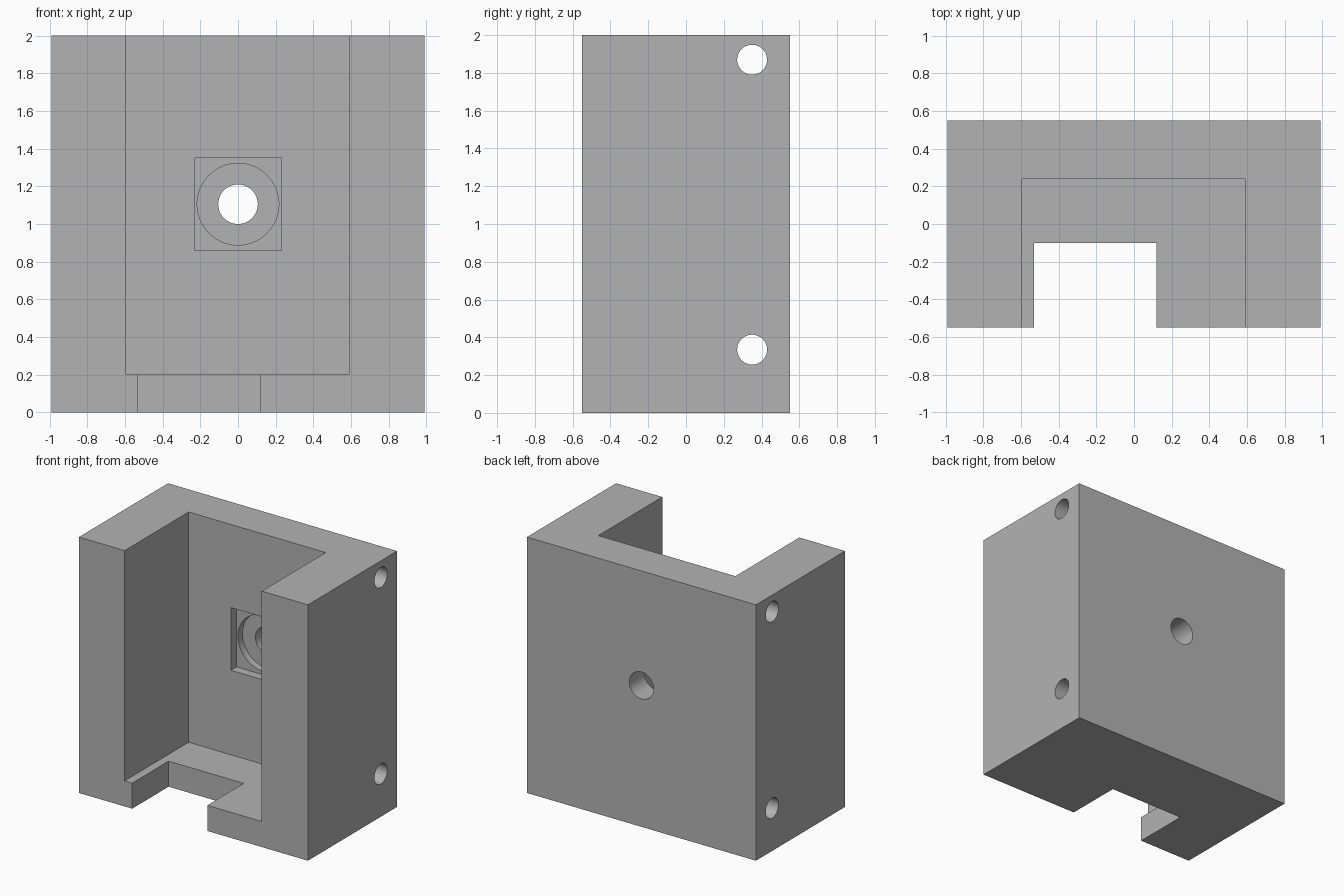
import bpy
from math import pi

default = bpy.data.objects.get("Cube")
if default:
    bpy.data.objects.remove(default, do_unlink=True)

grey = bpy.data.materials.new("plain grey")
grey.use_nodes = True
colour = (0.45, 0.45, 0.45, 1)
grey.diffuse_color = colour
grey.node_tree.nodes["Principled BSDF"].inputs["Base Color"].default_value = colour


def box(name, x, y, z):
    """Box spanning the given (low, high) ranges."""
    bpy.ops.mesh.primitive_cube_add(size=1, location=[sum(r) / 2 for r in (x, y, z)])
    ob = bpy.context.object
    ob.name = name
    ob.scale = [r[1] - r[0] for r in (x, y, z)]
    bpy.ops.object.transform_apply(location=True, rotation=True, scale=True)
    ob.data.materials.append(grey)
    return ob


def rod(name, radius, length, centre, rotation):
    bpy.ops.mesh.primitive_cylinder_add(vertices=64, radius=radius, depth=length,
                                        location=centre, rotation=rotation)
    ob = bpy.context.object
    ob.name = name
    bpy.ops.object.transform_apply(location=True, rotation=True, scale=True)
    ob.data.materials.append(grey)
    return ob


ALONG_X = (0, pi / 2, 0)
ALONG_Y = (pi / 2, 0, 0)
HUB_Z = 1.105

# Solid block
body = box("housing_block", (-0.99, 0.99), (-0.55, 0.55), (0, 2))

# Main cavity, floor notch, square pocket, round recess and bores
cutters = [
    box("cavity_cutter", (-0.595, 0.59), (-0.8, 0.24), (0.2, 2.2)),
    box("floor_notch_cutter", (-0.53, 0.12), (-0.8, -0.1), (-0.2, 0.4)),
    box("square_pocket_cutter", (-0.23, 0.23), (0.1, 0.31), (0.86, 1.35)),
    rod("round_recess_cutter", 0.217, 0.2, (0, 0.265, HUB_Z), ALONG_Y),
    rod("centre_bore_cutter", 0.105, 0.8, (0, 0.5, HUB_Z), ALONG_Y),
]
# Pin holes running through the full width
for label, z in (("lower", 0.335), ("upper", 1.87)):
    cutters.append(rod(label + "_pin_hole_cutter", 0.079, 2.4, (0, 0.35, z), ALONG_X))

bpy.ops.object.select_all(action="DESELECT")
bpy.context.view_layer.objects.active = body
body.select_set(True)
for cutter in cutters:
    cutter.hide_render = True
    cut = body.modifiers.new(cutter.name, "BOOLEAN")
    cut.operation = "DIFFERENCE"
    cut.solver = "EXACT"
    cut.object = cutter
    bpy.ops.object.modifier_apply(modifier=cut.name)
    bpy.data.objects.remove(cutter, do_unlink=True)

# Smooth bores with crisp edges
bpy.ops.object.shade_smooth_by_angle(angle=pi / 6)
